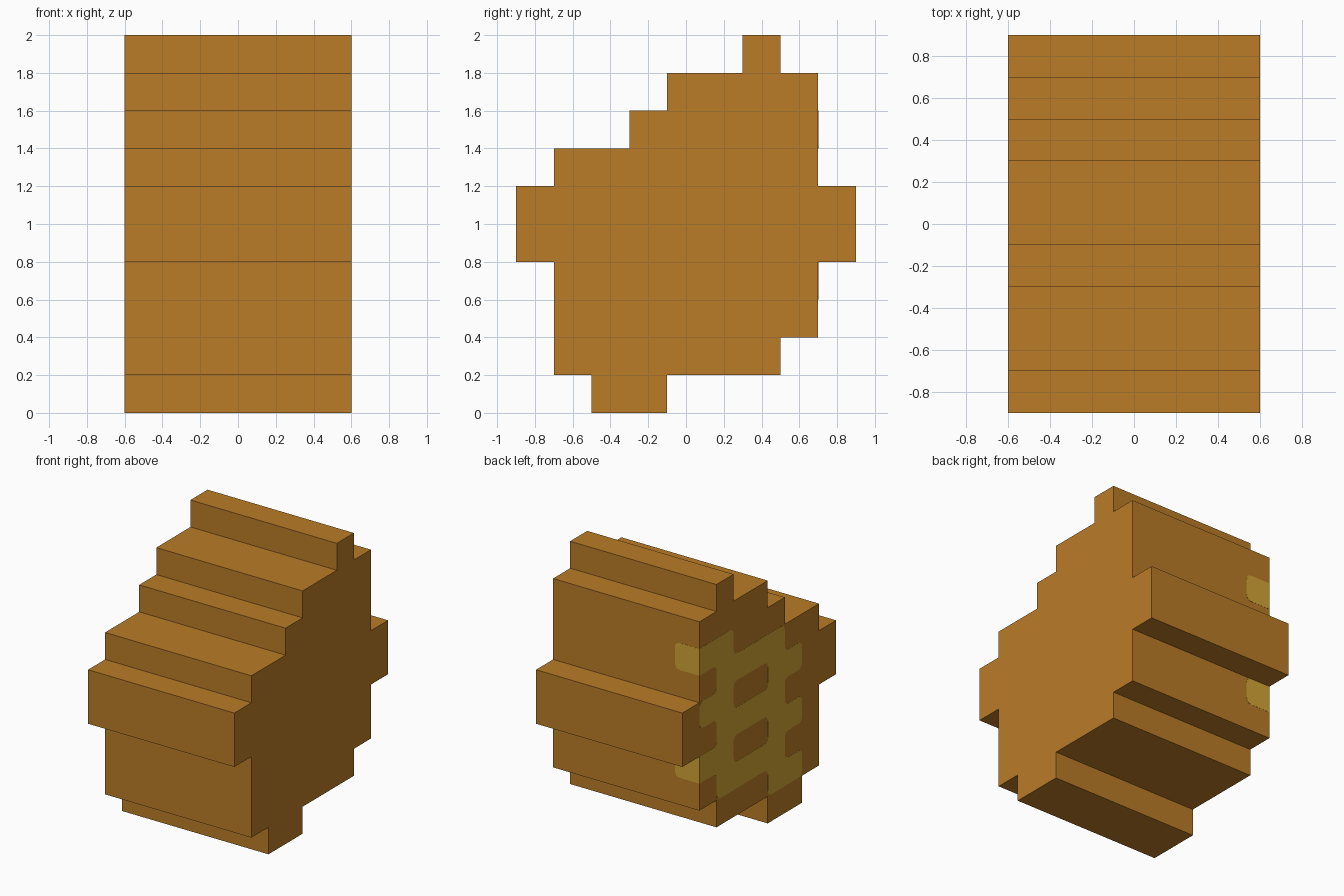
import bpy, bmesh, math
from mathutils import Vector

cube = bpy.data.objects.get("Cube")
if cube:
    bpy.data.objects.remove(cube, do_unlink=True)


def srgb(r, g, b):
    f = lambda c: c / 12.92 if c <= 0.04045 else ((c + 0.055) / 1.055) ** 2.4
    return tuple(f(v / 255) for v in (r, g, b)) + (1.0,)


def make_material(name, colour):
    m = bpy.data.materials.new(name)
    m.use_nodes = True
    m.diffuse_color = colour
    bsdf = next(n for n in m.node_tree.nodes if n.type == 'BSDF_PRINCIPLED')
    bsdf.inputs["Base Color"].default_value = colour
    return m


brown = make_material("brown", srgb(186, 124, 39))
olive = make_material("olive", srgb(210, 164, 53))

WIDTH = 1.2
HALF = WIDTH / 2


def rounded(points, radius, sharp=(), steps=4):
    """Round every corner of a closed outline, except the sharp ones."""
    result = []
    for i, p in enumerate(points):
        if p in sharp:
            result.append(Vector(p))
            continue
        c = Vector(p)
        a = c + (Vector(points[i - 1]) - c).normalized() * radius
        b = c + (Vector(points[(i + 1) % len(points)]) - c).normalized() * radius
        for s in range(steps + 1):
            t = s / steps
            result.append(a * (1 - t) ** 2 + c * 2 * t * (1 - t) + b * t * t)
    return result


def plate(name, loops, location, rotation):
    """Thin flat inlay made from outlines; inner outlines become holes."""
    curve = bpy.data.curves.new(name, 'CURVE')
    curve.dimensions = '2D'
    curve.fill_mode = 'BOTH'
    curve.extrude = 0.001
    for loop in loops:
        spline = curve.splines.new('POLY')
        spline.points.add(len(loop) - 1)
        for point, p in zip(spline.points, loop):
            point.co = (p.x, p.y, 0, 1)
        spline.use_cyclic_u = True
    curve.materials.append(olive)
    obj = bpy.data.objects.new(name, curve)
    obj.location = location
    obj.rotation_euler = rotation
    bpy.context.collection.objects.link(obj)
    bpy.ops.object.select_all(action='DESELECT')
    obj.select_set(True)
    bpy.context.view_layer.objects.active = obj
    bpy.ops.object.convert(target='MESH')


# Stepped body: side profile (y, z) extruded across the width
profile = [(-0.5, 0), (-0.1, 0), (-0.1, 0.2), (0.5, 0.2), (0.5, 0.4), (0.7, 0.4),
           (0.7, 0.8), (0.9, 0.8), (0.9, 1.2), (0.7, 1.2), (0.7, 1.8), (0.5, 1.8),
           (0.5, 2.0), (0.3, 2.0), (0.3, 1.8), (-0.1, 1.8), (-0.1, 1.6), (-0.3, 1.6),
           (-0.3, 1.4), (-0.7, 1.4), (-0.7, 1.2), (-0.9, 1.2), (-0.9, 0.8),
           (-0.7, 0.8), (-0.7, 0.2), (-0.5, 0.2)]
bm = bmesh.new()
face = bm.faces.new([bm.verts.new((-HALF, y, z)) for y, z in profile])
ext = bmesh.ops.extrude_face_region(bm, geom=[face])
bmesh.ops.translate(bm, vec=(WIDTH, 0, 0),
                    verts=[v for v in ext["geom"] if isinstance(v, bmesh.types.BMVert)])
bmesh.ops.recalc_face_normals(bm, faces=bm.faces)
mesh = bpy.data.meshes.new("stepped_body")
bm.to_mesh(mesh)
bm.free()
mesh.materials.append(brown)
bpy.context.collection.objects.link(bpy.data.objects.new("stepped_body", mesh))

# Lattice inlay on the right side (-x) with two rounded windows,
# drawn as seen from that side: (distance forward, height)
R = 0.045
outline = [(-0.7, 1.6), (-0.3, 1.6), (-0.3, 1.4), (0.3, 1.4), (0.3, 1.2), (0.5, 1.2),
           (0.5, 1.0), (0.3, 1.0), (0.3, 0.8), (0.5, 0.8), (0.5, 0.6), (0.3, 0.6),
           (0.3, 0.4), (0.5, 0.4), (0.5, 0.2), (0.1, 0.2), (0.1, 0.4), (-0.5, 0.4),
           (-0.5, 0.6), (-0.7, 0.6), (-0.7, 0.8), (-0.5, 0.8), (-0.5, 1.0), (-0.7, 1.0),
           (-0.7, 1.2), (-0.5, 1.2), (-0.5, 1.4), (-0.7, 1.4)]
wrapped = [(-0.7, z) for z in (0.6, 0.8, 1.4, 1.6)]
loops = [rounded(outline, R, wrapped)]
for z in (0.6, 1.0):
    loops.append(rounded([(-0.3, z), (0.1, z), (0.1, z + 0.2), (-0.3, z + 0.2)], R))
plate("side_lattice", loops, (-HALF, 0, 0), (math.pi / 2, 0, -math.pi / 2))

# Lattice ends that wrap round onto the back
for name, z in (("lower_lattice_end", 0.6), ("upper_lattice_end", 1.4)):
    corners = [(0.4, z), (0.6, z), (0.6, z + 0.2), (0.4, z + 0.2)]
    plate(name, [rounded(corners, R, corners[1:3])],
          (0, 0.7, 0), (math.pi / 2, 0, math.pi))
